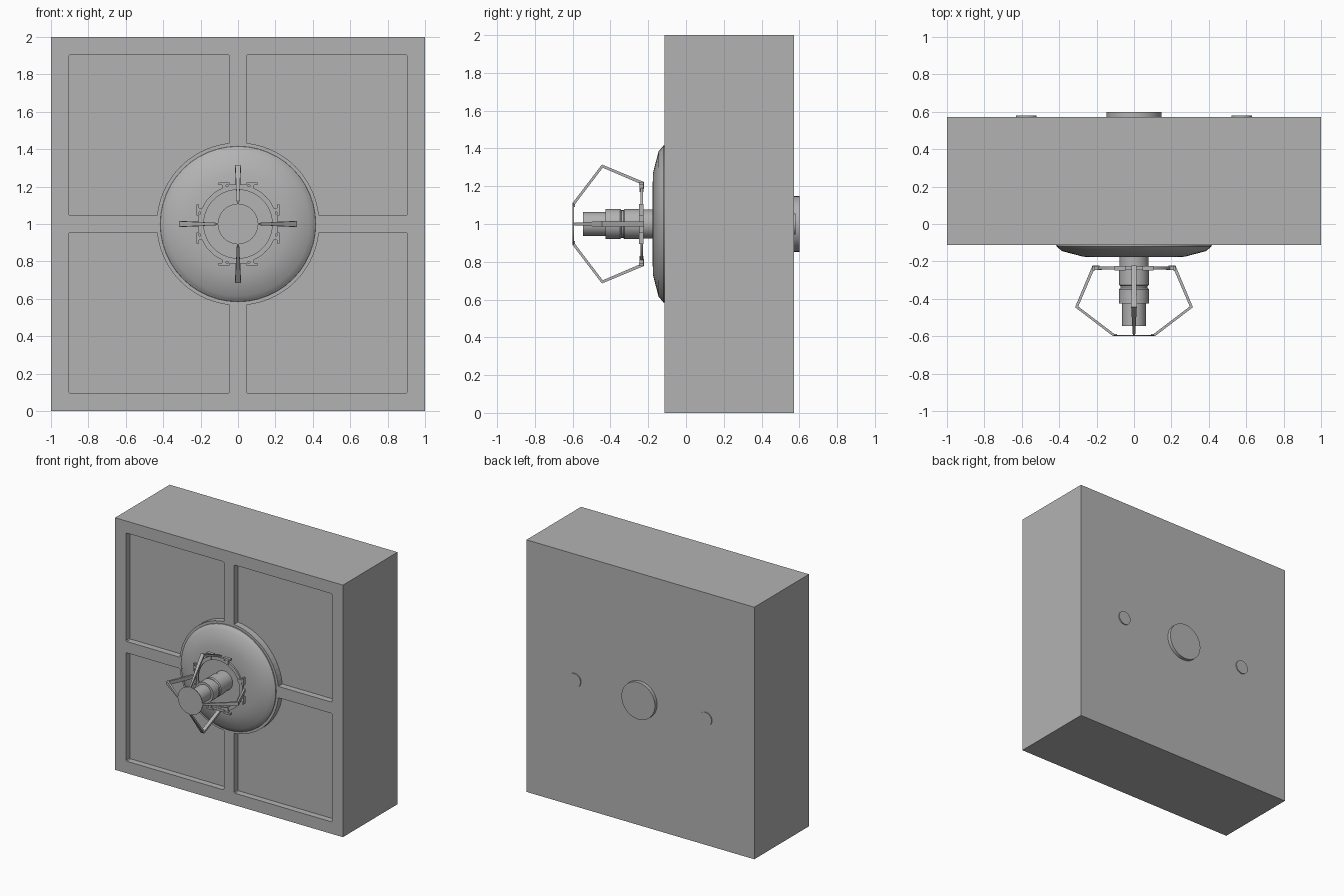
import bpy, bmesh, math
from mathutils import Matrix, Vector

if "Cube" in bpy.data.objects:
    bpy.data.objects.remove(bpy.data.objects["Cube"])

grey = bpy.data.materials.new("mid grey")
grey.diffuse_color = (0.45, 0.45, 0.45, 1)
grey.use_nodes = True
grey.node_tree.nodes["Principled BSDF"].inputs["Base Color"].default_value = grey.diffuse_color
CENTRE = Vector((0, 0, 1))


def finish(bm, name, smooth=False):
    """Turn a bmesh into a named grey object."""
    bmesh.ops.recalc_face_normals(bm, faces=bm.faces)
    me = bpy.data.meshes.new(name)
    bm.to_mesh(me)
    bm.free()
    me.materials.append(grey)
    ob = bpy.data.objects.new(name, me)
    bpy.context.collection.objects.link(ob)
    bpy.ops.object.select_all(action='DESELECT')
    ob.select_set(True)
    bpy.context.view_layer.objects.active = ob
    if smooth:
        bpy.ops.object.shade_smooth_by_angle(angle=math.radians(30))
    return ob


def add_box(bm, lo, hi, m=Matrix()):
    lo, hi = Vector(lo), Vector(hi)
    size = hi - lo
    bmesh.ops.create_cube(bm, size=1, matrix=m @ Matrix.Translation((lo + hi) / 2)
                          @ Matrix.Diagonal((*size, 1)))


def lathe(name, profile, x=0, seg=48, closed=False):
    """Spin (radius, y) points round the y axis through (x, z=1)."""
    bm = bmesh.new()
    rings = [[bm.verts.new((x + r * math.cos(2 * math.pi * i / seg), y,
                            1 + r * math.sin(2 * math.pi * i / seg)))
              for i in range(seg)] for r, y in profile]
    pairs = list(zip(rings, rings[1:]))
    if closed:
        pairs.append((rings[-1], rings[0]))
    for a, b in pairs:
        for i in range(seg):
            j = (i + 1) % seg
            bm.faces.new((a[i], a[j], b[j], b[i]))
    if not closed:
        bm.faces.new(rings[0])
        bm.faces.new(rings[-1])
    return finish(bm, name, True)


def quarter(k):
    """Quarter-turn placement round the head axis."""
    return Matrix.Translation(CENTRE) @ Matrix.Rotation(k * math.pi / 2, 4, 'Y')


# Block with four shallow pockets in its front
FRONT, BACK, DEPTH = -0.113, 0.572, 0.05
bm = bmesh.new()
add_box(bm, (-1, FRONT, 0), (1, BACK, 2))
block = finish(bm, "tile_block")

a0 = math.asin(0.045 / 0.435)
outline = [(0.435 * math.cos(a), 0.435 * math.sin(a))
           for a in (a0 + (math.pi / 2 - 2 * a0) * i / 14 for i in range(15))]
outline += [(0.045, 0.898), (0.052, 0.905), (0.898, 0.905),
            (0.905, 0.898), (0.905, 0.052), (0.898, 0.045)]
bm = bmesh.new()
for k in range(4):
    m = quarter(k)
    f = bm.faces.new([bm.verts.new(m @ Vector((u, FRONT - 0.1, v))) for u, v in outline])
    ext = bmesh.ops.extrude_face_region(bm, geom=[f])
    bmesh.ops.translate(bm, vec=(0, 0.1 + DEPTH, 0),
                        verts=[v for v in ext['geom'] if isinstance(v, bmesh.types.BMVert)])
cutter = finish(bm, "pocket_cutter")
cutter.hide_render = True
mod = block.modifiers.new("pockets", 'BOOLEAN')
mod.object = cutter
mod.operation = 'DIFFERENCE'
mod.solver = 'EXACT'
bpy.context.view_layer.objects.active = block
bpy.ops.object.modifier_apply(modifier="pockets")
bpy.data.objects.remove(cutter)

# Boss behind the dish, dish, stepped nozzle and end plate
lathe("dish", [(0.417, FRONT + 0.01), (0.415, -0.12), (0.405, -0.128), (0.385, -0.145),
               (0.27, -0.175), (0.18, -0.177)])
lathe("nozzle", [(0.077, -0.15), (0.077, -0.235), (0.08, -0.237), (0.08, -0.325),
                 (0.073, -0.332), (0.073, -0.342), (0.08, -0.349), (0.08, -0.425),
                 (0.063, -0.425), (0.063, -0.545)], seg=32)
lathe("end_plate", [(0.108, -0.594), (0.108, -0.6)], seg=32)

# Guard ring
lathe("guard_ring", [(0.183, -0.228), (0.21, -0.228), (0.21, -0.242), (0.183, -0.242)],
      closed=True)

# Clamps round the ring: cross bar, two legs and end tabs
bm = bmesh.new()
for k in range(4):
    m = quarter(k)
    for s in (-1, 1):
        xs = sorted((s * 0.045, s * 0.105))
        add_box(bm, (xs[0], -0.248, 0.208), (xs[1], -0.224, 0.222), m)
        xs = sorted((s * 0.065, s * 0.085))
        add_box(bm, (xs[0], -0.246, 0.17), (xs[1], -0.226, 0.21), m)
    add_box(bm, (-0.05, -0.246, 0.195), (0.05, -0.226, 0.212), m)
finish(bm, "ring_clamps")

# Four bent guard arms: (radius, y, half width), outer then inner edge
outer = [(0.185, -0.222, 0.014), (0.222, -0.222, 0.014), (0.315, -0.445, 0.015),
         (0.112, -0.6, 0.006), (0.09, -0.6, 0.006)]
inner = [(0.185, -0.238, 0.014), (0.211, -0.238, 0.014), (0.298, -0.441, 0.015),
         (0.105, -0.588, 0.006), (0.09, -0.588, 0.006)]
bm = bmesh.new()
for k in range(4):
    m = quarter(k)
    secs = []
    for (r1, y1, w), (r2, y2, _) in zip(outer, inner):
        secs.append([bm.verts.new(m @ Vector(p)) for p in
                     ((-w, y1, r1), (w, y1, r1), (w, y2, r2), (-w, y2, r2))])
    for a, b in zip(secs, secs[1:]):
        for i in range(4):
            j = (i + 1) % 4
            bm.faces.new((a[i], a[j], b[j], b[i]))
    bm.faces.new(secs[0])
    bm.faces.new(secs[-1])
finish(bm, "guard_arms")

# Back: central cap and two small studs
lathe("back_cap", [(0.147, BACK - 0.01), (0.147, 0.6)])
for s, side in ((-1, "left"), (1, "right")):
    lathe("back_stud_" + side, [(0.055, BACK - 0.01), (0.055, 0.58)], x=s * 0.575, seg=32)
